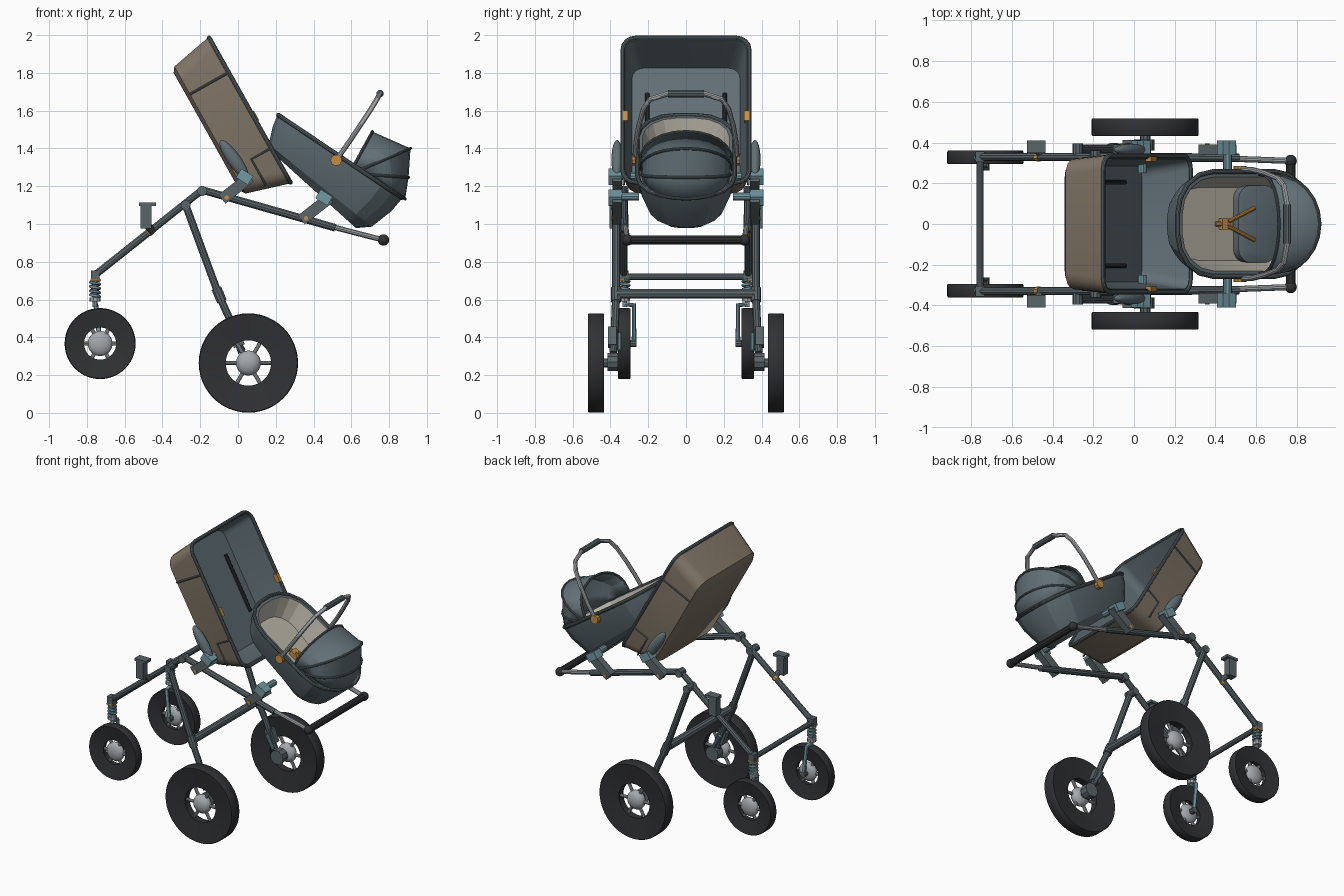
import bpy, bmesh, math
from mathutils import Vector, Matrix

old = bpy.data.objects.get("Cube")
if old:
    bpy.data.objects.remove(old)


def material(name, rgb):
    m = bpy.data.materials.new(name)
    m.use_nodes = True
    m.diffuse_color = (*rgb, 1)
    m.node_tree.nodes["Principled BSDF"].inputs["Base Color"].default_value = (*rgb, 1)
    return m


slate = material("slate", (.12, .16, .18))
frame = material("frame_grey", (.1, .13, .14))
brown = material("taupe_fabric", (.22, .18, .135))
cream = material("cream", (.5, .47, .4))
black = material("rubber_black", (.03, .031, .034))
silver = material("silver", (.38, .4, .42))
teal = material("teal", (.17, .32, .36))
orange = material("orange", (.55, .27, .06))


# Shared helpers
def finish(ob, mats, angle=35):
    for m in mats:
        ob.data.materials.append(m)
    bpy.ops.object.select_all(action='DESELECT')
    ob.select_set(True)
    bpy.context.view_layer.objects.active = ob
    if ob.type == 'CURVE':
        bpy.ops.object.convert(target='MESH')
    bpy.ops.object.shade_smooth_by_angle(angle=math.radians(angle))
    return ob


def from_bmesh(name, bm, mats, angle=35):
    bmesh.ops.recalc_face_normals(bm, faces=bm.faces)
    me = bpy.data.meshes.new(name)
    bm.to_mesh(me)
    bm.free()
    ob = bpy.data.objects.new(name, me)
    bpy.context.collection.objects.link(ob)
    return finish(ob, mats, angle)


def loft(name, rings, mats, frame_matrix, rule=lambda i: 0, closed=True, caps=True, wrap=False, angle=35):
    bm = bmesh.new()
    loops = [[bm.verts.new(frame_matrix @ Vector(p)) for p in r] for r in rings]
    n = len(rings[0])
    pairs = list(zip(loops, loops[1:])) + ([(loops[-1], loops[0])] if wrap else [])
    for i, (a, b) in enumerate(pairs):
        for j in range(n if closed else n - 1):
            k = (j + 1) % n
            bm.faces.new((a[j], a[k], b[k], b[j])).material_index = rule(i)
    if caps:
        bm.faces.new(loops[0]).material_index = rule(0)
        bm.faces.new(loops[-1]).material_index = rule(len(loops) - 2)
    return from_bmesh(name, bm, mats, angle)


def tube(name, pts, r, mat, sides=3, closed=False):
    cu = bpy.data.curves.new(name, 'CURVE')
    cu.dimensions = '3D'
    cu.bevel_depth, cu.bevel_resolution, cu.use_fill_caps = r, sides, True
    sp = cu.splines.new('POLY')
    sp.points.add(len(pts) - 1)
    for q, p in zip(sp.points, pts):
        q.co = (*p, 1)
    sp.use_cyclic_u = closed
    ob = bpy.data.objects.new(name, cu)
    bpy.context.collection.objects.link(ob)
    return finish(ob, [mat])


def box(name, centre, size, mat, tilt=0):
    bm = bmesh.new()
    bmesh.ops.create_cube(bm, size=1, matrix=Matrix.Translation(centre)
                          @ Matrix.Rotation(math.radians(tilt), 4, 'Y') @ Matrix.Diagonal((*size, 1)))
    return from_bmesh(name, bm, [mat])


def ball(name, centre, size, mat, tilt=0):
    bm = bmesh.new()
    bmesh.ops.create_uvsphere(bm, u_segments=20, v_segments=12, radius=1, matrix=Matrix.Translation(centre)
                              @ Matrix.Rotation(math.radians(tilt), 4, 'Y') @ Matrix.Diagonal((*size, 1)))
    return from_bmesh(name, bm, [mat])


def outline(u0, u1, hw, r, n0, n1, steps=4):
    # Rounded rectangle whose height runs from n0 to n1 along its length
    pts = []
    for c, (su, sy) in enumerate(((1, 1), (-1, 1), (-1, -1), (1, -1))):
        cu = u1 - r if su > 0 else u0 + r
        for k in range(steps + 1):
            a = math.pi / 2 * (c + k / steps)
            u, y = cu + r * math.cos(a), sy * (hw - r) + r * math.sin(a)
            pts.append((u, y, n0 + (n1 - n0) * (u - u0) / (u1 - u0)))
    return pts


def tilted(origin, ux, uz):
    m = Matrix(((ux, 0, -uz), (0, 1, 0), (uz, 0, ux))).to_4x4()
    return Matrix.Translation(origin) @ m


# Carrycot: outer fabric, rim, and inner lining
cot = tilted((-.155, 0, 1.99), .49, -.872)
loft("carrycot", [outline(.075, .79, .29, .06, -.255, -.255), outline(.047, .818, .32, .08, -.235, -.235),
                  outline(0, .888, .34, .07, 0, 0), outline(.02, .868, .32, .055, 0, 0),
                  outline(.06, .805, .285, .06, -.23, -.23)],
     [brown, slate], cot, rule=lambda i: int(i > 1))
tube("carrycot_rim", [cot @ Vector(p) for p in outline(.005, .883, .335, .07, 0, 0)], .012, frame, closed=True)

# Infant carrier: shell, lining, blanket, rim
car = tilted((.21, 0, 1.58), .83, -.558)
loft("carrier_shell", [outline(.1, .68, .15, .12, -.185, -.268), outline(.05, .745, .2, .17, -.16, -.215),
                       outline(.015, .785, .245, .2, -.07, -.09), outline(0, .795, .262, .21, 0, 0),
                       outline(.035, .76, .23, .18, 0, 0), outline(.09, .7, .18, .14, -.13, -.2)],
     [slate, cream], car, rule=lambda i: int(i > 3), angle=18)
tube("carrier_rim", [car @ Vector(p) for p in outline(.005, .79, .258, .21, 0, 0)], .012, frame, closed=True)
loft("carrier_blanket", [outline(.45, .71, .19, .07, -.18, -.18), outline(.45, .71, .19, .07, -.125, -.125),
                         outline(.48, .68, .16, .05, -.115, -.115)], [slate], car)

# Hood: panels between hoops that fan out from the carrier sides
hoops = []
for base, width, top_u, top_n in ((.485, .245, .467, .2), (.53, .24, .684, .238), (.58, .235, .761, .105),
                                  (.6, .225, .81, .0)):
    arc = []
    for k in range(13):
        a = math.pi * k / 12
        s = math.sin(a) ** .8
        arc.append((base + s * (top_u - base), math.cos(a) * width, .005 + s * top_n))
    hoops.append(arc)
hood = loft("hood", hoops, [slate], car, closed=False, caps=False, angle=18)
sol = hood.modifiers.new("thickness", 'SOLIDIFY')
sol.thickness = .008
for k, arc in enumerate(hoops):
    tube("hood_hoop_%d" % (k + 1), [car @ Vector(p) for p in arc], .008, frame)

# Harness
box("harness_buckle", car @ Vector((.385, 0, -.14)), (.06, .055, .03), orange, 34)
tube("harness_crotch_strap", [car @ Vector((.33, 0, -.15)), car @ Vector((.4, 0, -.13))], .012, orange)

# Carrier handle and its grip
arm = [(.52, .27, 1.338), (.585, .265, 1.43), (.645, .25, 1.52), (.705, .225, 1.61), (.735, .19, 1.66),
       (.752, .095, 1.69)]
tube("carrier_handle", arm + [(x, -y, z) for x, y, z in reversed(arm)], .014, silver)
tube("carrier_grip", [(.752, -.095, 1.69), (.752, .095, 1.69)], .02, frame)

# Cross bars
tube("front_cross_bar", [(-.757, -.33, .72), (-.757, .33, .72)], .018, frame)
tube("rear_cross_bar", [(-.1, -.37, .63), (-.1, .37, .63)], .027, frame)
tube("push_handle", [(.77, -.31, .915), (.77, .31, .915)], .024, black)


def wheel(name, x, y, z, radius, hole, width):
    # Tyre with dished sides, hub and spokes
    h = width / 2
    profile = ((radius - .004, -h), (radius, -h + .006), (radius, h - .006), (radius - .004, h),
               (hole, h - .018), (hole, -h + .018))
    rings = [[(r * math.cos(a), w, r * math.sin(a)) for r, w in profile]
             for a in (math.tau * k / 48 for k in range(48))]
    loft(name + "_tyre", rings, [black], Matrix.Translation((x, y, z)), caps=False, wrap=True, angle=50)
    ball(name + "_hub", (x, y, z), (.066, h, .066), silver)
    for k in range(6):
        a = math.tau * k / 6
        d = Vector((math.cos(a), 0, math.sin(a)))
        tube("%s_spoke_%d" % (name, k + 1), [Vector((x, y, z)), Vector((x, y, z)) + d * (hole + .01)], .011, silver)


for side, s in (("left", 1), ("right", -1)):
    def part(n):
        return side + "_" + n

    def line(n, pts, r, mat):
        tube(part(n), [(x, s * y, z) for x, y, z in pts], r, mat)

    def block(n, c, size, mat, tilt=0):
        box(part(n), (c[0], s * c[1], c[2]), size, mat, tilt)

    # Wheels
    wheel(part("rear_wheel"), .055, s * .476, .264, .263, .12, .086)
    wheel(part("front_wheel"), -.73, s * .327, .367, .188, .085, .066)

    # Frame tubes
    line("front_leg", [(-.19, .33, 1.18), (-.757, .33, .73)], .02, frame)
    line("rear_leg", [(-.277, .37, 1.1), (-.1, .37, .62), (-.045, .375, .5), (.02, .385, .32)], .021, frame)
    line("rear_leg_sleeve", [(-.115, .37, .66), (-.085, .37, .59)], .028, frame)
    line("top_rail", [(-.19, .33, 1.18), (.515, .325, .98)], .021, frame)
    line("handle_rail", [(.5, .32, .985), (.77, .31, .915)], .015, silver)
    ball(part("handle_end"), (.77, s * .31, .915), (.03, .03, .03), black)
    line("top_joint", [(-.19, .305, 1.175), (-.19, .36, 1.175)], .027, frame)
    line("leg_joint", [(-.277, .31, 1.1), (-.277, .395, 1.1)], .026, frame)

    # Rear axle carrier
    line("rear_axle", [(.055, .36, .264), (.055, .48, .264)], .025, frame)
    line("axle_housing", [(.05, .36, .27), (.05, .415, .27)], .05, frame)
    block("brake_housing", (-.01, .39, .4), (.06, .045, .1), frame, -20)
    line("brake_lever", [(-.02, .35, .42), (.03, .35, .33)], .012, teal)

    # Front suspension and fork
    block("fork_head", (-.757, .33, .73), (.045, .05, .05), frame)
    block("fork_collar", (-.757, .33, .702), (.05, .052, .01), orange)
    coil = [(-.757 + .024 * math.cos(t), .325 + .024 * math.sin(t), .615 + .0035 * t)
            for t in (k * math.tau / 10 for k in range(41))]
    line("spring", coil, .008, teal)
    line("fork_stem", [(-.757, .325, .56), (-.757, .325, .71)], .013, silver)
    line("fork_ring", [(-.757, .325, .59), (-.757, .325, .612)], .03, silver)
    line("fork_blade", [(-.755, .325, .575), (-.752, .275, .57), (-.73, .275, .367)], .013, teal)
    line("front_axle", [(-.73, .262, .367), (-.73, .33, .367)], .02, frame)

    # Upright bracket on the front leg
    block("bracket_post", (-.488, .38, 1.04), (.058, .05, .13), frame)
    block("bracket_top", (-.48, .38, 1.105), (.09, .06, .018), frame)
    line("bracket_stem", [(-.475, .37, .99), (-.455, .335, .96)], .02, frame)
    line("bracket_ring", [(-.477, .33, .952), (-.463, .33, .963)], .023, orange)

    # Carrycot and carrier mounts
    for n, x, z in (("cot", -.01, 1.19), ("carrier", .41, 1.08)):
        block(n + "_mount", (x, .365, z), (.19, .05, .06), frame, -38)
        block(n + "_latch", (x + .045, .375, z + .06), (.075, .07, .055), teal, 32)
        line(n + "_latch_pin", [(x + .05, .25, z + .065), (x + .05, .41, z + .065)], .022, teal)
        line(n + "_mount_dot", [(x - .05, .34, z - .05), (x - .05, .395, z - .05)], .012, orange)
    ball(part("cot_side_pad"), (-.02, s * .365, 1.34), (.036, .03, .125), slate, -35)

    # Carrycot trim: seams, straps and tabs
    def on(m, pts, r, mat, n):
        tube(part(n), [m @ Vector((u, s * y, w)) for u, y, w in pts], r, mat)

    on(cot, [(.215, .34, -.005), (.215, .321, -.235)], .007, frame, "cot_seam")
    on(cot, [(.674, .34, -.005), (.674, .331, -.12), (.83, .33, -.12)], .006, frame, "cot_pocket_seam")
    on(cot, [(.22, .205, -.222), (.62, .205, -.222)], .012, black, "cot_strap")
    block("cot_tab", cot @ Vector((.486, .32, .002)), (.06, .025, .03), orange, 60.7)

    # Handle pivot and shoulder strap
    line("handle_pivot", [(.52, .25, 1.338), (.52, .285, 1.338)], .03, orange)
    on(car, [(.39, .012, -.125), (.535, .08, -.108)], .01, orange, "shoulder_strap")
